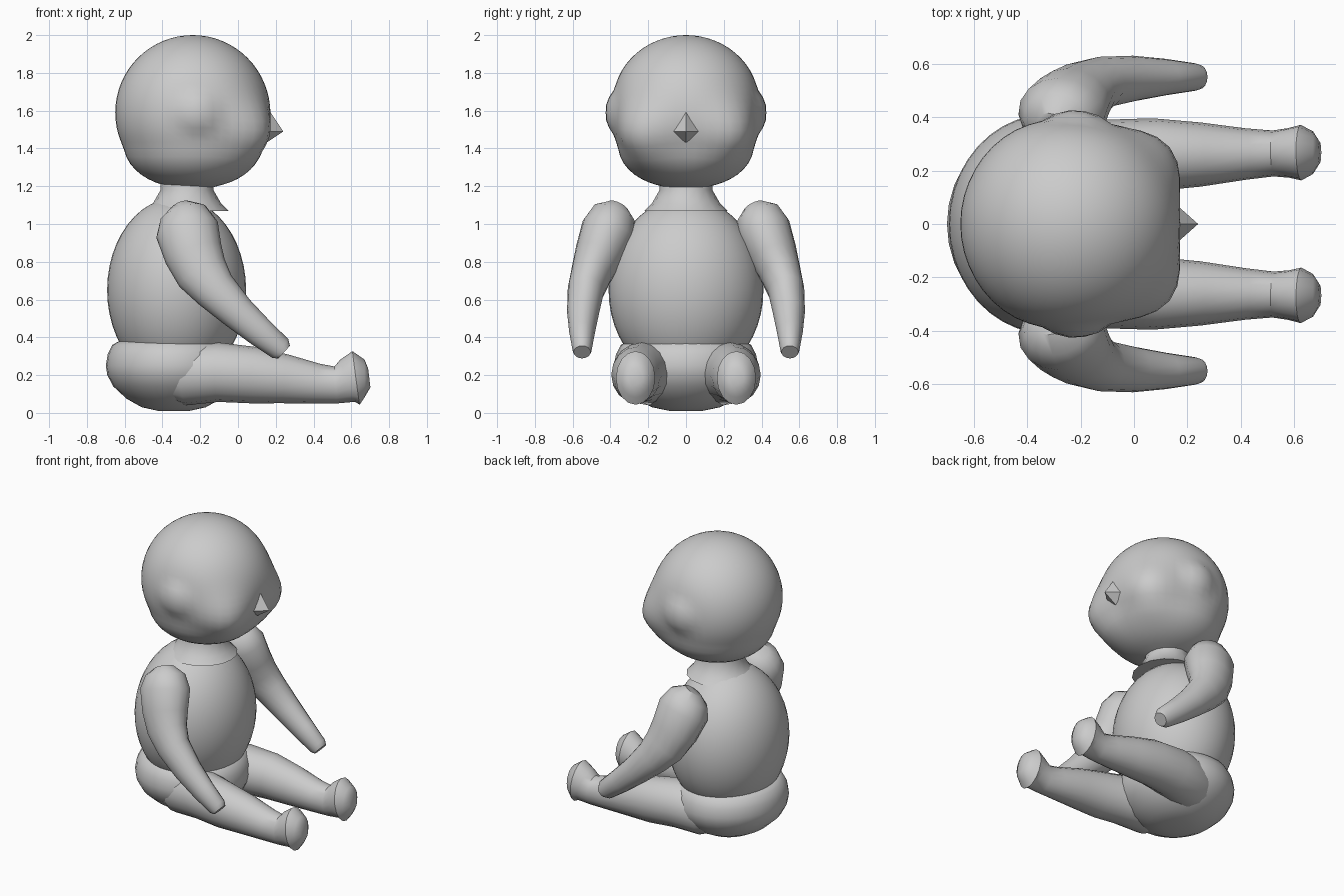
import bpy, bmesh, math
from mathutils import Vector

cube = bpy.data.objects.get("Cube")
if cube:
    bpy.data.objects.remove(cube, do_unlink=True)

grey = bpy.data.materials.new("plain grey")
grey.use_nodes = True
grey.diffuse_color = (0.6, 0.6, 0.6, 1)
grey.node_tree.nodes["Principled BSDF"].inputs["Base Color"].default_value = (0.6, 0.6, 0.6, 1)


def finish(name, bm, angle=40):
    """Turn a bmesh into a smooth grey object."""
    bmesh.ops.recalc_face_normals(bm, faces=bm.faces)
    mesh = bpy.data.meshes.new(name)
    bm.to_mesh(mesh)
    bm.free()
    mesh.materials.append(grey)
    obj = bpy.data.objects.new(name, mesh)
    bpy.context.collection.objects.link(obj)
    bpy.ops.object.select_all(action='DESELECT')
    obj.select_set(True)
    bpy.context.view_layer.objects.active = obj
    bpy.ops.object.shade_smooth_by_angle(angle=math.radians(angle))
    return obj


def skin_rings(bm, rings):
    """Bridge successive vertex rings and cap both ends."""
    count = len(rings[0])
    for a, b in zip(rings, rings[1:]):
        for i in range(count):
            j = (i + 1) % count
            bm.faces.new((a[i], a[j], b[j], b[i]))
    bm.faces.new(rings[0])
    bm.faces.new(rings[-1])


def limb(name, sections, side, sides=16):
    """Tube through (x, y, z, upright radius, sideways radius) sections."""
    bm = bmesh.new()
    centres = [Vector((x, y * side, z)) for x, y, z, _, _ in sections]
    rings = []
    for k, c in enumerate(centres):
        t = (centres[min(k + 1, len(centres) - 1)] - centres[max(k - 1, 0)]).normalized()
        u = t.cross(Vector((0, 1, 0))).normalized()
        v = u.cross(t)
        ru, rv = sections[k][3:]
        angles = [math.tau * i / sides for i in range(sides)]
        rings.append([bm.verts.new(c + u * ru * math.cos(a) + v * rv * math.sin(a)) for a in angles])
    skin_rings(bm, rings)
    finish(name, bm)


def lathe(name, profile, x, depth=1, sides=32):
    """Upright turned shape from (radius, z) pairs, stretched sideways by depth."""
    bm = bmesh.new()
    rings = []
    for r, z in profile:
        angles = [math.tau * i / sides for i in range(sides)]
        rings.append([bm.verts.new((x + r * math.cos(a), depth * r * math.sin(a), z)) for a in angles])
    skin_rings(bm, rings)
    finish(name, bm)


# Head: a ball pushed out at the cheeks and ears
bm = bmesh.new()
bmesh.ops.create_uvsphere(bm, u_segments=48, v_segments=32, radius=1)
for v in bm.verts:
    d = v.co.normalized()
    face_side = Vector((d.x, abs(d.y), d.z))
    cheek = face_side.angle(Vector((0.36, 0.27, -0.13)))
    ear = face_side.angle(Vector((0.03, 0.4, 0)))
    jaw = max(0, -d.z - 0.45) * max(0, 0.95 + d.z)
    r = 0.41 + 0.075 * math.exp(-(cheek / 0.36) ** 2) + 0.3 * jaw
    r += 0.035 * math.exp(-(ear / 0.25) ** 4) - 0.02 * math.exp(-(ear / 0.45) ** 2)
    v.co = d * r + Vector((-0.24, 0, 1.59))
finish("head", bm)

# Nose: a small pointed wedge
bm = bmesh.new()
tip, top, left, low, right = [bm.verts.new(p) for p in (
    (0.24, 0, 1.49), (0.16, 0, 1.61), (0.15, 0.08, 1.49), (0.15, 0, 1.43), (0.15, -0.08, 1.49))]
for a, b in ((top, left), (left, low), (low, right), (right, top)):
    bm.faces.new((tip, a, b))
bm.faces.new((top, left, low, right))
finish("nose", bm, 20)

# Neck
lathe("neck", [(0.22, 1.07), (0.18, 1.11), (0.14, 1.18), (0.14, 1.24)], -0.27, 1, 16)

# Torso
bm = bmesh.new()
bmesh.ops.create_uvsphere(bm, u_segments=40, v_segments=24, radius=1)
for v in bm.verts:
    v.co = (v.co.x * 0.368 - 0.325, v.co.y * 0.41, max(0.3, v.co.z * 0.49 + 0.65))
bmesh.ops.remove_doubles(bm, verts=bm.verts, dist=0.0005)
finish("torso", bm)

# Pelvis
lathe("pelvis", [(0.08, 0.01), (0.17, 0.03), (0.25, 0.075), (0.32, 0.14), (0.352, 0.2),
                 (0.36, 0.25), (0.35, 0.31), (0.325, 0.36), (0.29, 0.38)], -0.34, 1.06)

# Arms and legs
ARM = [(-0.31, 0.36, 1.09, 0.06, 0.06), (-0.29, 0.38, 1.05, 0.13, 0.12),
       (-0.27, 0.41, 0.97, 0.168, 0.145), (-0.235, 0.46, 0.84, 0.155, 0.13),
       (-0.19, 0.5, 0.74, 0.14, 0.11), (-0.12, 0.53, 0.65, 0.115, 0.097),
       (0, 0.545, 0.53, 0.093, 0.085), (0.12, 0.55, 0.425, 0.078, 0.068),
       (0.225, 0.55, 0.34, 0.065, 0.052), (0.245, 0.55, 0.322, 0.045, 0.045)]
LEG = [(-0.4, 0.18, 0.2, 0.12, 0.12), (-0.28, 0.2, 0.205, 0.165, 0.165),
       (-0.1, 0.235, 0.215, 0.157, 0.157), (0.08, 0.26, 0.2, 0.15, 0.136),
       (0.25, 0.26, 0.18, 0.13, 0.12), (0.42, 0.262, 0.155, 0.106, 0.096),
       (0.52, 0.264, 0.148, 0.098, 0.086), (0.58, 0.266, 0.17, 0.118, 0.093),
       (0.625, 0.267, 0.185, 0.143, 0.104), (0.67, 0.267, 0.182, 0.1, 0.08),
       (0.695, 0.267, 0.185, 0.05, 0.04)]
for word, side in (("left", 1), ("right", -1)):
    limb(word + "_arm", ARM, side)
    limb(word + "_leg", LEG, side)
